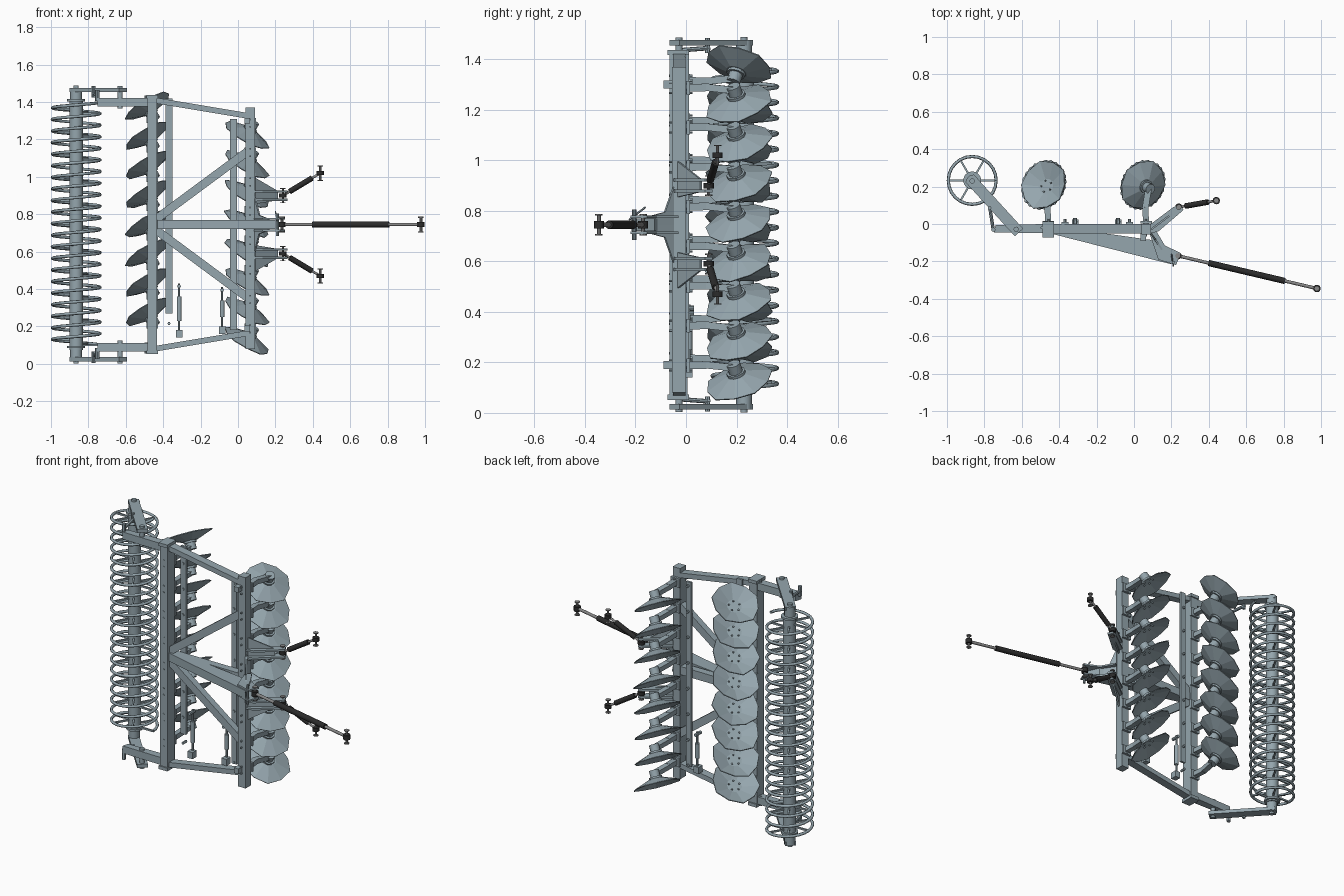
import bpy, bmesh, math
from mathutils import Vector as V, Matrix

if "Cube" in bpy.data.objects:
    bpy.data.objects.remove(bpy.data.objects["Cube"])

C = 0.745                      # mid height of the machine; most parts mirror about it


def mat(name, col):
    m = bpy.data.materials.new(name)
    m.diffuse_color = (*col, 1)
    m.use_nodes = True
    m.node_tree.nodes["Principled BSDF"].inputs["Base Color"].default_value = m.diffuse_color
    return m


STEEL = mat('blue_grey_paint', (0.30, 0.38, 0.42))
BLACK = mat('black_paint', (0.025, 0.025, 0.025))
BARE = mat('bare_steel', (0.25, 0.25, 0.25))


def obj(name, mesh, M=None, m=STEEL):
    o = bpy.data.objects.new(name, mesh)
    bpy.context.collection.objects.link(o)
    if not mesh.materials:
        mesh.materials.append(m)
    if M is not None:
        o.matrix_world = M
    return o


def frame(p, q, up=(0, 1, 0)):
    z = (V(q) - V(p)).normalized()
    y = V(up)
    if abs(y.dot(z)) > 0.98:
        y = V((1, 0, 0))
    y = (y - z * y.dot(z)).normalized()
    R = Matrix((y.cross(z), y, z)).transposed().to_4x4()
    return Matrix.Translation((V(p) + V(q)) / 2) @ R


def bar(name, p, q, w, h, up=(0, 1, 0)):
    me = bpy.data.meshes.new(name)
    bm = bmesh.new()
    bmesh.ops.create_cube(bm, size=1, matrix=Matrix.Diagonal((w, h, (V(q) - V(p)).length, 1)))
    bm.to_mesh(me)
    return obj(name, me, frame(p, q, up))


def box(name, c, s):
    x, y, z = c
    return bar(name, (x, y, z - s[2] / 2), (x, y, z + s[2] / 2), s[0], s[1])


def rod(name, p, q, r, n=10, m=STEEL):
    me = bpy.data.meshes.new(name)
    bm = bmesh.new()
    bmesh.ops.create_cone(bm, cap_ends=True, segments=n, radius1=r, radius2=r, depth=(V(q) - V(p)).length)
    for f in bm.faces:
        f.smooth = n > 8 and len(f.verts) == 4
    bm.to_mesh(me)
    return obj(name, me, frame(p, q), m)


def slab(name, pts, d):
    # flat polygon given in 3D, thickened along d
    me = bpy.data.meshes.new(name)
    bm = bmesh.new()
    f = bm.faces.new([bm.verts.new(V(p) - V(d) / 2) for p in pts])
    r = bmesh.ops.extrude_face_region(bm, geom=[f])
    bmesh.ops.translate(bm, vec=d, verts=[v for v in r['geom'] if isinstance(v, bmesh.types.BMVert)])
    bmesh.ops.recalc_face_normals(bm, faces=bm.faces)
    bm.to_mesh(me)
    return obj(name, me)


def plate(name, pts, z, t):
    return slab(name, [(x, y, z) for x, y in pts], (0, 0, t))


# main beams and the bolted strips behind them
box('front_beam', (0.065, -0.028, 0.725), (0.05, 0.055, 1.29))
box('rear_beam', (-0.458, -0.03, C + 0.005), (0.052, 0.07, 1.37))
box('rear_strip', (-0.369, 0.004, 0.845), (0.035, 0.014, 1.15))
box('front_strip', (-0.024, 0.004, 0.745), (0.035, 0.014, 1.13))

# dished disc mesh: low-poly bowl, hub side is local +z
disc = bpy.data.meshes.new('disc')
bm = bmesh.new()
N = 10
rings = []
for r, z in ((0.045, 0.034), (0.137, 0.0)):
    rings.append([bm.verts.new((k * r * math.cos(2 * math.pi * i / N), k * r * math.sin(2 * math.pi * i / N), z))
                  for i in range(N) for k in [1.02 - 0.06 * (i % 2)]])
bm.faces.new(rings[0])
for i in range(N):
    j = (i + 1) % N
    bm.faces.new((rings[0][i], rings[1][i], rings[1][j], rings[0][j]))
bmesh.ops.recalc_face_normals(bm, faces=bm.faces)
bmesh.ops.solidify(bm, geom=bm.faces[:], thickness=0.005)
bm.to_mesh(disc)

# two rows of discs with arms, hubs and clamps
for row, xb, xd, z0, s in (('front', 0.065, 0.055, 1.237, 1), ('rear', -0.458, -0.475, 1.365, -1)):
    d = V((0.48, -0.27, 0.83 * s)).normalized()
    for i in range(8):
        c = V((xd, 0.205, z0 - 0.157 * i))
        M = frame(c, c + d)
        M.translation = c - d * 0.015
        obj(row + '_disc', disc, M @ Matrix.Rotation(0.25 * i, 4, 'Z'))
        h0, h1 = c + d * 0.018, c + d * 0.068
        rod(row + '_hub', h0, h1, 0.028, 12)
        rod(row + '_hub_flange', h0, h0 + d * 0.012, 0.038, 10)
        for k in range(5):
            a = k * 2 * math.pi / 5
            b = M @ V((0.032 * math.cos(a), 0.032 * math.sin(a), 0.022))
            rod(row + '_disc_bolt', b, b + d * 0.02, 0.005, 6)
        hub = c + d * 0.048
        base, knee = V((xb, 0.0, hub.z + 0.01 * s)), V((xb - 0.005, 0.09, hub.z + 0.012 * s))
        bar(row + '_arm', base, knee, 0.032, 0.03, (0, 0, 1))
        bar(row + '_arm_end', knee - V((0, 0.008, 0)), hub, 0.034, 0.028, (0, 0, 1))
        box(row + '_clamp', (xb, 0.009, base.z), (0.06, 0.014, 0.055))
        xs = xb + 0.089 * (-s)
        rod(row + '_strip_bolt', (xs, -0.008, base.z), (xs, 0.026, base.z), 0.008, 6)
        for sz in (-1, 1):
            z = base.z + sz * 0.02
            rod(row + '_clamp_bolt', (xb, -0.068, z), (xb, 0.026, z), 0.005, 6)

for s in (-1, 1):
    Z = lambda off: C + s * off
    # frame sides and diagonal braces
    bar('side_bar', (-0.45, -0.026, Z(0.665)), (0.06, -0.026, Z(0.58)), 0.03, 0.05)
    bar('diagonal_brace', (-0.45, -0.026, Z(0.02)), (0.05, -0.026, Z(0.39)), 0.045, 0.04)
    box('beam_end_plate', (-0.458, -0.03, Z(0.683)), (0.06, 0.085, 0.02))
    box('lug', (0.05, -0.07, Z(0.555)), (0.03, 0.04, 0.032))
    rod('end_pin', (-0.492, -0.02, Z(0.63)), (-0.492, -0.02, Z(0.69)), 0.008, 8)
    # roller carrier, swing arm, pivot and adjuster
    plate('roller_carrier', [(-0.75, -0.045), (-0.45, -0.05), (-0.45, 0.0), (-0.74, -0.005)], Z(0.655), 0.045)
    bar('roller_arm', (-0.615, -0.045, Z(0.72)), (-0.88, 0.245, Z(0.72)), 0.06, 0.022, (0, 0, 1))
    rod('arm_pivot', (-0.63, -0.028, Z(0.62)), (-0.63, -0.028, Z(0.742)), 0.014, 10)
    rod('roller_bearing', (-0.865, 0.23, Z(0.665)), (-0.865, 0.23, Z(0.73)), 0.032, 12)
    rod('roller_axle_end', (-0.865, 0.23, Z(0.65)), (-0.865, 0.23, Z(0.744)), 0.014, 10)
    rod('adjuster', (-0.772, 0.095, Z(0.70)), (-0.752, -0.035, Z(0.69)), 0.009, 8)
    rod('adjuster_pin', (-0.752, -0.03, Z(0.66)), (-0.752, -0.03, Z(0.72)), 0.012, 8)
    rod('adjuster_top_pin', (-0.772, 0.085, Z(0.68)), (-0.772, 0.085, Z(0.74)), 0.01, 8)
    # lower link brackets and links
    for t in (-1, 1):
        plate('link_bracket', [(0.085, -0.05), (0.13, -0.04), (0.265, 0.075), (0.25, 0.105), (0.21, 0.09), (0.09, 0.0)],
              Z(0.155 + t * 0.022), 0.012)
    slab('bracket_gusset', [(0.09, -0.03, Z(0.25)), (0.09, -0.03, Z(0.11)), (0.21, 0.06, Z(0.13)), (0.21, 0.06, Z(0.18))],
         (0.006, -0.008, 0))
    a, b = V((0.24, 0.09, Z(0.155))), V((0.44, 0.125, Z(0.275)))
    rod('link_rod', a, b, 0.007, 10, BARE)
    rod('link_sleeve', a.lerp(b, 0.18), a.lerp(b, 0.78), 0.015, 12, BLACK)
    for p in (a, b):
        rod('link_pin', p - V((0, 0, 0.04)), p + V((0, 0, 0.04)), 0.006, 8, BARE)
        rod('link_eye', p - V((0, 0, 0.011)), p + V((0, 0, 0.011)), 0.02, 12, BLACK)
        for t in (-1, 1):
            rod('pin_head', p + V((0, 0, t * 0.036)), p + V((0, 0, t * 0.041)), 0.015, 8, BARE)
    # drawbar tower
    plate('tower_plate', [(0.085, -0.055), (0.115, -0.03), (0.165, -0.115), (0.25, -0.155), (0.225, -0.22), (0.13, -0.19)],
          Z(0.031), 0.01)
    slab('tower_gusset', [(0.09, -0.05, C), (0.09, -0.05, Z(0.15)), (0.115, -0.085, Z(0.05)), (0.165, -0.16, Z(0.03)), (0.165, -0.16, C)],
         (0.008, 0.006, 0))

# drawbar and top link
plate('drawbar', [(-0.44, -0.03), (-0.3, -0.03), (0.09, -0.085), (0.16, -0.125), (0.2, -0.215), (0.14, -0.2), (-0.43, -0.055)], C, 0.05)
box('centre_bar', (-0.2, -0.026, C), (0.5, 0.045, 0.05))
a, b = V((0.235, -0.17, C)), V((0.978, -0.345, C))
rod('top_link_rod', a, b, 0.009, 12, BARE)
rod('top_link_sleeve', a.lerp(b, 0.22), a.lerp(b, 0.77), 0.0165, 14, BLACK)
for p in (a, b):
    rod('top_link_pin', p - V((0, 0, 0.042)), p + V((0, 0, 0.042)), 0.008, 8, BARE)
    rod('top_link_eye', p - V((0, 0, 0.014)), p + V((0, 0, 0.014)), 0.02, 12, BLACK)
    for t in (-1, 1):
        rod('pin_head', p + V((0, 0, t * 0.036)), p + V((0, 0, t * 0.042)), 0.015, 8, BARE)
rod('tower_pin', (0.21, -0.205, C - 0.06), (0.21, -0.205, C + 0.06), 0.008, 8)
rod('pin_handle', (0.21, -0.225, C + 0.02), (0.2, -0.16, C + 0.07), 0.004, 6)

# turnbuckles on the lower side
for x, z0, z1 in ((-0.315, 0.14, 0.43), (-0.085, 0.16, 0.41)):
    rod('turnbuckle_rod', (x, 0.012, z0), (x, 0.012, z1), 0.006, 8)
    rod('turnbuckle_body', (x, 0.012, z0 + 0.09), (x, 0.012, z1 - 0.07), 0.013, 10)
    box('turnbuckle_fork', (x, 0.005, z0 + 0.02), (0.035, 0.04, 0.04))
    rod('turnbuckle_pin', (x, -0.02, z1 - 0.015), (x, 0.032, z1 - 0.015), 0.01, 8)

# packer roller: core tube, spokes and coil
rx, ry, R, turns, n = -0.865, 0.233, 0.128, 21, 24
z0, z1 = 0.10, 1.40
rod('roller_tube', (rx, ry, 0.075), (rx, ry, 1.415), 0.036, 16)
cu = bpy.data.curves.new('coil', 'CURVE')
cu.dimensions = '3D'
cu.bevel_depth = 0.0085
cu.bevel_resolution = 1
sp = cu.splines.new('POLY')
sp.points.add(turns * n)
for i, p in enumerate(sp.points):
    t = 2 * math.pi * i / n
    p.co = (rx + R * math.cos(t), ry + R * math.sin(t), z0 + (z1 - z0) * i / (turns * n), 1)
tmp = obj('coil_curve', cu)
me = bpy.data.meshes.new_from_object(tmp.evaluated_get(bpy.context.evaluated_depsgraph_get()))
bpy.data.objects.remove(tmp)
me.materials.clear()
obj('roller_coil', me)
pitch = (z1 - z0) / turns
for lev in range(0, 21, 2):
    for k in range(6):
        t = k * math.pi / 3
        o = V((rx, ry, z0 + pitch * (lev + k / 6)))
        d = V((math.cos(t), math.sin(t), 0))
        bar('roller_spoke', o + d * 0.03, o + d * R, 0.01, 0.01, (0, 0, 1))
for z in (0.09, 1.41):
    rod('roller_end_flange', (rx, ry, z - 0.006), (rx, ry, z + 0.006), 0.048, 16)
